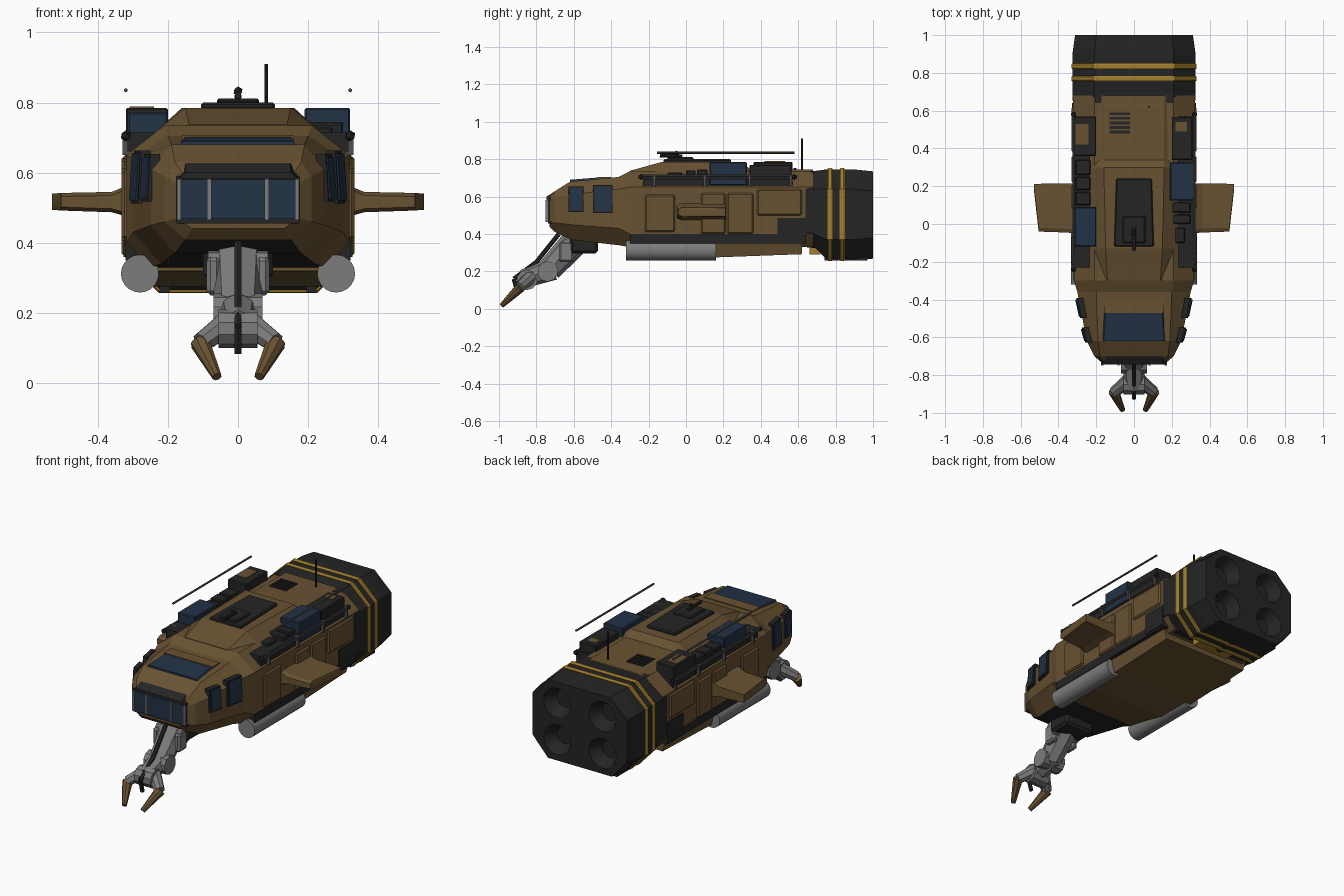
import bpy, bmesh, math
from mathutils import Vector

cube = bpy.data.objects.get("Cube")
if cube:
    bpy.data.objects.remove(cube, do_unlink=True)


def material(name, r, g, b):
    m = bpy.data.materials.new(name)
    m.use_nodes = True
    m.diffuse_color = (r, g, b, 1)
    m.node_tree.nodes["Principled BSDF"].inputs["Base Color"].default_value = (r, g, b, 1)
    return m


BROWN = material("hull_brown", .14, .085, .032)
DARK = material("charcoal", .018, .018, .018)
BLUE = material("navy_blue", .016, .032, .06)
METAL = material("light_metal", .2, .2, .2)
RAIL = material("rail_grey", .08, .08, .085)
YELLOW = material("warning_yellow", .36, .21, .025)


def finish(name, bm, mat, bevel=0):
    bmesh.ops.recalc_face_normals(bm, faces=bm.faces)
    if bevel:
        bmesh.ops.bevel(bm, geom=bm.edges[:], offset=bevel, segments=1, affect='EDGES')
    me = bpy.data.meshes.new(name)
    bm.to_mesh(me)
    bm.free()
    me.materials.append(mat)
    ob = bpy.data.objects.new(name, me)
    bpy.context.collection.objects.link(ob)
    return ob


def loft(name, rings, mat):
    bm = bmesh.new()
    rows = [[bm.verts.new(p) for p in ring] for ring in rings]
    n = len(rows[0])
    for a, b in zip(rows, rows[1:]):
        for i in range(n):
            j = (i + 1) % n
            bm.faces.new((a[i], a[j], b[j], b[i]))
    bm.faces.new(rows[0])
    bm.faces.new(rows[-1])
    return finish(name, bm, mat)


def box(name, x, y, z, mat, bevel=0):
    bm = bmesh.new()
    bmesh.ops.create_cube(bm, size=1)
    for v in bm.verts:
        v.co = [(a + b) / 2 + c * abs(b - a) for (a, b), c in zip((x, y, z), v.co)]
    return finish(name, bm, mat, bevel)


def tube(name, p, q, r, mat, r2=None, sides=8, smooth=False):
    p, q = Vector(p), Vector(q)
    bm = bmesh.new()
    bmesh.ops.create_cone(bm, cap_ends=True, segments=sides, radius1=r,
                          radius2=r if r2 is None else r2, depth=(q - p).length)
    turn = (q - p).to_track_quat('Z', 'Y')
    for v in bm.verts:
        v.co = turn @ v.co + (p + q) / 2
    if smooth:
        for f in bm.faces:
            f.smooth = len(f.verts) == 4
    return finish(name, bm, mat)


def ball(name, at, r, mat):
    bm = bmesh.new()
    bmesh.ops.create_icosphere(bm, subdivisions=1, radius=r)
    bmesh.ops.translate(bm, verts=bm.verts, vec=at)
    return finish(name, bm, mat)


def octagon(y, low, wide, top, z0, z1, z2, z3):
    half = [(low, z0), (wide, z1), (wide, z2), (top, z3)]
    return [(x, y, z) for x, z in half] + [(-x, y, z) for x, z in reversed(half)]


def trapezoid(y, low, top, z0, z1):
    return [(low, y, z0), (top, y, z1), (-top, y, z1), (-low, y, z0)]


# Main hull, charcoal beneath the nose
hull = loft("hull", [
    octagon(-.73, .13, .175, .16, .44, .47, .57, .60),
    octagon(-.70, .15, .21, .18, .41, .46, .59, .63),
    octagon(-.62, .18, .25, .19, .37, .45, .61, .68),
    octagon(-.36, .22, .30, .20, .34, .43, .64, .705),
    octagon(-.30, .25, .318, .21, .33, .40, .65, .735),
    octagon(.68, .27, .322, .21, .33, .40, .65, .735)], BROWN)
hull.data.materials.append(DARK)
for f in hull.data.polygons:
    if f.normal.z < -.8 and f.center.y < -.3:
        f.material_index = 1
loft("belly", [trapezoid(-.3, .23, .25, .32, .36), trapezoid(-.05, .28, .3, .275, .36),
               trapezoid(.16, .28, .3, .275, .36), trapezoid(.62, .28, .3, .292, .36)], BROWN)

# Roof platform, hatch, sensor and vent
loft("roof_platform", [trapezoid(-.3, .16, .14, .72, .738), trapezoid(-.13, .22, .15, .73, .785),
                       trapezoid(.3, .22, .16, .73, .785), trapezoid(.34, .2, .16, .72, .748),
                       trapezoid(.68, .2, .16, .72, .745)], BROWN)
hatch = box("hatch", (-.1, .1), (-.12, .24), (.78, .8), DARK, .006)
for v in hatch.data.vertices:
    v.co.x *= .95 if v.co.y > 0 else 1.05
box("hatch_lid", (-.06, .06), (-.1, .04), (.795, .812), DARK, .006)
tube("sensor_barrel", (0, -.14, .82), (0, -.02, .815), .01, DARK)
ball("sensor_ball", (0, -.05, .832), .014, DARK)
tube("antenna", (.08, .62, .73), (.08, .62, .91), .005, DARK)
for i in range(5):
    y = .48 + i * .024
    box("vent_slat", (-.13, -.02), (y, y + .015), (.74, .752), DARK)

# Nose window, brow and bars
box("nose_window_frame", (-.175, .175), (-.738, -.70), (.455, .59), DARK)
box("nose_window", (-.165, .165), (-.743, -.735), (.468, .58), BLUE)
for x in (-.168, -.082, .082, .168):
    box("window_bar", (x - .006, x + .006), (-.75, -.735), (.465, .582), METAL)
loft("window_brow", [trapezoid(-.745, .17, .15, .582, .6), trapezoid(-.66, .17, .15, .6, .655)], DARK)
loft("roof_window", [trapezoid(-.62, .165, .16, .675, .69), trapezoid(-.47, .165, .15, .685, .702)], BLUE)
box("roof_window_edge", (-.16, .16), (-.47, -.4), (.685, .706), BROWN)

# Engine block with four round nozzle dishes
engine = loft("engine_block", [
    octagon(.64, .25, .324, .205, .33, .41, .64, .737),
    octagon(.69, .25, .325, .21, .325, .40, .64, .737),
    octagon(.75, .22, .326, .21, .265, .37, .64, .745),
    octagon(.90, .22, .326, .21, .262, .37, .64, .745),
    octagon(1, .21, .312, .2, .268, .38, .63, .735)], DARK)
for x in (-.15, .15):
    for z in (.39, .61):
        cutter = tube("nozzle_cutter", (x, .93, z), (x, 1.02, z), .05, DARK, .1, 20, True)
        cutter.hide_render = True
        cut = engine.modifiers.new("nozzle", 'BOOLEAN')
        cut.operation, cut.object = 'DIFFERENCE', cutter
        bpy.context.view_layer.objects.active = engine
        bpy.ops.object.modifier_apply(modifier=cut.name)
        bpy.data.objects.remove(cutter, do_unlink=True)
for y in (.77, .835):
    loft("yellow_band", [octagon(y + d, .222 + e, .328 + e, .212 + e, .26 - e, .37, .64, .748 + e)
                         for d, e in ((-.014, 0), (-.008, .004), (.008, .004), (.014, 0))], YELLOW)
for x in (-.21, 0, .21):
    box("engine_rib", (x - .014, x + .014), (.74, .97), (.258, .28), DARK)
box("belly_marking", (-.12, .12), (.66, .72), (.29, .335), YELLOW)

for s in (1, -1):
    # Stub wing and its root fairing
    def slab(x, front, back, z0, z1):
        return [(s * x, front, z0 + .01), (s * x, front + .02, z0), (s * x, back, z0),
                (s * x, back, z1), (s * x, front + .02, z1), (s * x, front, z1 - .01)]
    loft("wing", [slab(.30, -.05, .215, .47, .57), slab(.36, -.045, .214, .487, .545),
                  slab(.505, -.04, .213, .492, .542), slab(.53, .18, .212, .494, .54)], BROWN)

    # Raised side plates and dark lower trim
    for y0, y1, z0, z1 in ((-.22, -.06, .41, .61), (.08, .21, .4, .62),
                           (.22, .36, .4, .62), (.38, .62, .5, .64)):
        box("side_plate", (s * .3, s * .332), (y0, y1), (z0, z1), BROWN, .008)
    box("lower_trim", (s * .27, s * .321), (-.3, .64), (.35, .4), DARK)
    box("rear_patch", (s * .3, s * .327), (.49, .64), (.36, .485), DARK)

    # Underslung tank
    tube("tank", (s * .28, -.32, .312), (s * .28, .16, .312), .054, METAL, sides=20, smooth=True)
    box("tank_mount", (s * .25, s * .31), (-.22, .1), (.33, .38), DARK)

    # Cockpit side windows set into dark frames
    for y0, y1, x0, x1, z0, z1 in ((-.62, -.555, .25, .268, .525, .645),
                                   (-.49, -.40, .278, .297, .52, .655)):
        for name, g, out, mat in (("side_window_frame", .008, .008, DARK),
                                  ("side_window", 0, .014, BLUE)):
            rings = []
            for d in (-.02, out):
                rings.append([(s * (x0 + d), y0 - g, z0 - g), (s * (x1 + d), y1 + g, z0 - g),
                              (s * (x1 + d - .008), y1 + g, z1 + g), (s * (x0 + d - .008), y0 - g, z1 + g)])
            loft(name, rings, mat)

    # Roof rack tray, rails and long rod
    box("rack_tray", (s * .2, s * .315), (-.23, .57), (.66, .715), DARK)
    for z in (.70, .712):
        tube("rack_rail", (s * .322, -.24, z), (s * .322, .56, z), .005, RAIL, sides=6)
    for y in (-.17, .1, .34, .56):
        box("rail_post", (s * .29, s * .33), (y - .006, y + .006), (.65, .715), RAIL)
    for y in (-.24, .58):
        ball("rail_knob", (s * .32, y, .705), .016, DARK)
    tube("long_rod", (s * .32, -.155, .835), (s * .32, .58, .835), .006, RAIL, sides=6)
    ball("rack_beacon", (s * .2, -.25, .72), .014, DARK)

    # Gripper half: splayed knuckle and brown finger
    tube("knuckle", (s * .03, -.83, .17), (s * .105, -.89, .115), .038, METAL, .03)
    tube("finger", (s * .108, -.885, .115), (s * .06, -.985, .018), .029, BROWN, .014)
    box("arm_side", (s * .05, s * .09), (-.68, -.6), (.25, .36), METAL, .012)

# Cargo carried on the racks
for name, x0, x1, y0, y1, top, mat in (
        ("blue_crate", .19, .32, .125, .325, .785, BLUE), ("dark_crate", .2, .31, .34, .565, .77, DARK),
        ("blue_crate", -.315, -.2, -.12, .09, .772, BLUE), ("dark_crate", -.32, -.2, .36, .57, .785, DARK),
        ("dark_pack", -.31, -.23, .1, .17, .74, DARK), ("dark_pack", -.31, -.23, .18, .25, .745, DARK),
        ("dark_pack", -.31, -.23, .26, .34, .745, DARK), ("dark_pack", .2, .3, .0, .05, .74, DARK),
        ("dark_pack", .2, .3, .06, .115, .745, DARK), ("dark_pack", .2, .27, -.1, -.02, .73, DARK)):
    box(name, (x0, x1), (y0, y1), (.66, top), mat, .005)
box("crate_patch", (-.31, -.24), (.42, .53), (.78, .789), BROWN)
box("crate_patch", (.22, .28), (.49, .54), (.765, .774), BROWN)

# Grabber arm: bracket, segments, joints and cable
box("arm_bracket", (-.1, .1), (-.62, -.47), (.295, .39), DARK, .015)
tube("shoulder", (-.085, -.62, .33), (.085, -.62, .33), .05, METAL, sides=10)
tube("upper_arm", (0, -.6, .35), (0, -.73, .21), .075, METAL, .065)
tube("elbow", (-.07, -.74, .2), (.07, -.74, .2), .055, METAL, sides=10)
tube("forearm", (0, -.71, .215), (0, -.87, .16), .062, METAL, .05)
tube("wrist", (-.055, -.85, .155), (.055, -.85, .155), .055, METAL, sides=10)
for a, b in (((0, -.68, .40), (0, -.8, .25)), ((0, -.8, .25), (0, -.92, .16)),
             ((0, -.92, .16), (0, -.9, .085))):
    tube("arm_cable", a, b, .012, DARK, sides=6)
